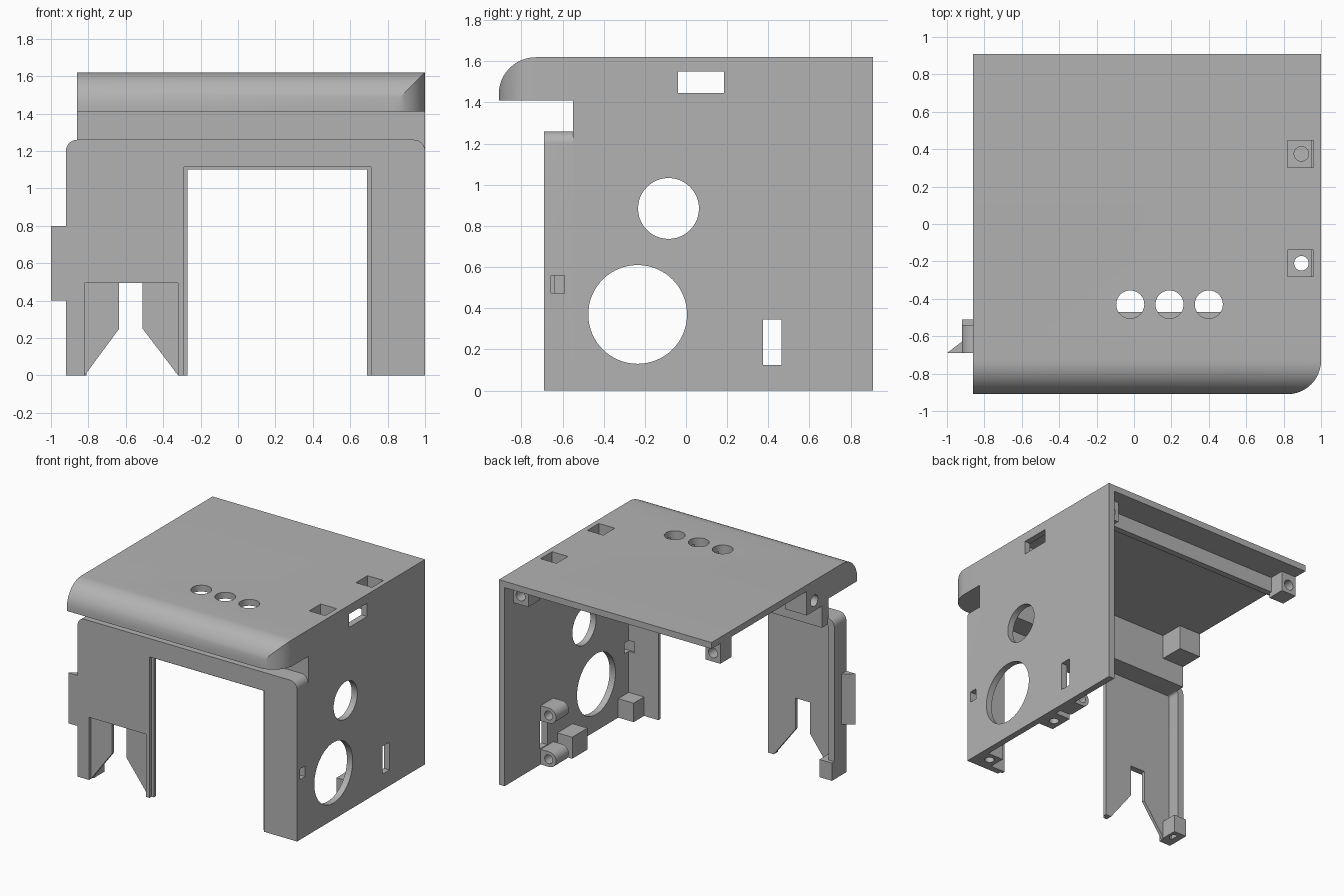
import bpy, bmesh
from math import sin, cos, pi, radians

cube = bpy.data.objects.get("Cube")
if cube:
    bpy.data.objects.remove(cube, do_unlink=True)

grey = bpy.data.materials.new("plain_grey")
grey.use_nodes = True
grey.diffuse_color = (0.45, 0.45, 0.45, 1)
grey.node_tree.nodes["Principled BSDF"].inputs["Base Color"].default_value = (0.45, 0.45, 0.45, 1)


def prism(name, pts, axis, lo, hi):
    """Extrude a flat outline along an axis; pts hold the other two coordinates in order."""
    place = {"x": lambda a, b, t: (t, a, b),
             "y": lambda a, b, t: (a, t, b),
             "z": lambda a, b, t: (a, b, t)}[axis]
    bm = bmesh.new()
    face = bm.faces.new([bm.verts.new(place(a, b, lo)) for a, b in pts])
    ext = bmesh.ops.extrude_face_region(bm, geom=[face])
    step = place(0, 0, hi - lo)
    bmesh.ops.translate(bm, vec=step, verts=[v for v in ext["geom"] if isinstance(v, bmesh.types.BMVert)])
    bmesh.ops.recalc_face_normals(bm, faces=bm.faces[:])
    me = bpy.data.meshes.new(name)
    bm.to_mesh(me)
    bm.free()
    me.materials.append(grey)
    ob = bpy.data.objects.new(name, me)
    bpy.context.collection.objects.link(ob)
    return ob


def rect(a0, a1, b0, b1):
    return [(a0, b0), (a1, b0), (a1, b1), (a0, b1)]


def arc(a, b, r, start, end, n=12):
    angles = [radians(start + (end - start) * i / n) for i in range(n + 1)]
    return [(a + r * cos(t), b + r * sin(t)) for t in angles]


def circle(a, b, r, n=40):
    return arc(a, b, r, 0, 360 - 360 / n, n - 1)


def box(name, x0, x1, y0, y1, z0, z1):
    return prism(name, rect(x0, x1, y0, y1), "z", z0, z1)


def boolean(ob, others, op="DIFFERENCE"):
    """Apply boolean operations and discard the helper solids."""
    for other in others:
        mod = ob.modifiers.new("bool", "BOOLEAN")
        mod.operation, mod.solver, mod.object = op, "EXACT", other
        other.hide_render = True
        bpy.context.view_layer.update()
        result = bpy.data.meshes.new_from_object(ob.evaluated_get(bpy.context.evaluated_depsgraph_get()))
        ob.modifiers.clear()
        ob.data = result
        bpy.data.objects.remove(other, do_unlink=True)
    return ob


# Hood: top plate, rounded front lip and the set-back strip below it
lip = arc(-0.73, 1.44, 0.18, 90, 180)
hood = prism("cover_shell", [(0.91, 1.57), (0.91, 1.62)] + lip +
             [(-0.91, 1.41), (-0.55, 1.41), (-0.55, 1.21), (-0.47, 1.21), (-0.47, 1.57)],
             "x", -0.86, 1)
corner = prism("corner_cutter", [(1.05, -0.95), (1.05, -0.73)] + arc(0.82, -0.73, 0.18, 0, -90) +
               [(0.82, -0.95)], "z", 1.3, 1.7)
boolean(hood, [corner])


# Front panel: shallow tray with rounded upper corners
def tray(x0, x1, top, r, z0):
    return [(x0, z0), (x1, z0)] + arc(x1 - r, top - r, r, 0, 90, 8) + arc(x0 + r, top - r, r, 90, 180, 8)


front = prism("front_panel", tray(-0.92, 1, 1.26, 0.06, 0), "y", -0.69, -0.54)
boolean(front, [
    prism("inside", tray(-0.87, 0.95, 1.21, 0.02, -0.1), "y", -0.64, -0.4),
    # Open doorway with a rabbet around its front edge
    prism("doorway", rect(-0.27, 0.69, -0.2, 1.10), "y", -0.8, -0.5),
    prism("rabbet", rect(-0.29, 0.71, -0.2, 1.115), "y", -0.8, -0.665),
    # Recess and flared slot in the leg
    prism("recess", rect(-0.82, -0.32, -0.2, 0.495), "y", -0.8, -0.665),
    prism("flared_slot", [(-0.82, -0.01), (-0.82, 0), (-0.635, 0.25), (-0.635, 0.495),
                          (-0.51, 0.495), (-0.51, 0.25), (-0.32, 0), (-0.32, -0.01)], "y", -0.8, -0.6),
])

# Side wall joins hood and front panel into one shell
wall = prism("side_wall", rect(-0.55, 0.91, 0, 1.62), "x", 0.95, 1)
boolean(hood, [wall, front], "UNION")

# Wall openings, lamp holes and latch pockets
holes = [
    prism("port_low", circle(-0.235, 0.37, 0.24, 64), "x", 0.9, 1.1),
    prism("port_high", circle(-0.085, 0.885, 0.148, 48), "x", 0.9, 1.1),
    prism("slot_top", rect(-0.04, 0.185, 1.445, 1.55), "x", 0.9, 1.1),
    prism("slot_low", rect(0.375, 0.465, 0.125, 0.345), "x", 0.9, 1.1),
    prism("slot_small", rect(-0.655, -0.59, 0.475, 0.56), "x", 0.9, 1.1),
]
holes += [prism("lamp_hole", circle(x, -0.43, 0.075), "z", 1.5, 1.7) for x in (-0.02, 0.19, 0.4)]
holes += [box("pocket", 0.82, 0.96, y - 0.072, y + 0.072, 1.5, 1.7) for y in (-0.21, 0.375)]
boolean(hood, holes)

# Pocket cups under the top plate, floor pierced by a round hole
for label, y in (("front", -0.21), ("rear", 0.375)):
    cup = box(label + "_pocket_cup", 0.79, 0.955, y - 0.1, y + 0.1, 1.44, 1.575)
    boolean(cup, [box("well", 0.82, 0.96, y - 0.072, y + 0.072, 1.49, 1.7),
                  prism("bore", circle(0.895, y, 0.039, 24), "z", 1.3, 1.7)])

# Stiffening rib and the screw blocks hanging below the top plate
box("rear_rib", -0.84, 0.955, 0.63, 0.68, 1.45, 1.575)
for label, x0, x1 in (("right", -0.86, -0.73), ("left", 0.82, 0.955)):
    block = box(label + "_rear_screw_block", x0, x1, 0.66, 0.80, 1.41, 1.575)
    boolean(block, [prism("bore", circle((x0 + x1) / 2, 1.48, 0.04, 24), "y", 0.7, 0.9)])
block = box("right_front_screw_block", -0.86, -0.67, -0.475, -0.28, 1.38, 1.575)
boolean(block, [prism("bore", circle(-0.375, 1.46, 0.045, 24), "x", -0.95, -0.74)])

# Foot blocks with a bore underneath
for label, x0, x1, y0, y1, top in (("right_front", -0.92, -0.81, -0.645, -0.51, 0.14),
                                   ("left_front", 0.815, 0.955, -0.645, -0.51, 0.15),
                                   ("left_rear", 0.82, 0.955, 0.06, 0.25, 0.17)):
    foot = box(label + "_foot", x0, x1, y0, y1, 0, top)
    boolean(foot, [prism("bore", circle((x0 + x1) / 2, (y0 + y1) / 2, 0.035, 24), "z", -0.1, 0.09)])

# Rounded hinge lugs above and below the low slot
for label, z in (("lower", 0.06), ("upper", 0.405)):
    lug = prism(label + "_hinge_lug", [(0.955, z - 0.06)] + [(0.955, z + 0.06)] +
                arc(0.875, z, 0.06, 90, 270), "y", 0.3, 0.46)
    boolean(lug, [prism("bore", circle(0.88, z, 0.035, 24), "y", 0.2, 0.6)])

# Wedge-shaped snap tab on the leg
prism("snap_tab", [(-1, -0.69), (-0.915, -0.69), (-0.915, -0.625)], "z", 0.4, 0.8)

# Smooth the curved surfaces, keep the edges sharp
bpy.ops.object.select_all(action="DESELECT")
for ob in bpy.context.collection.objects:
    if ob.type == "MESH" and grey.name in ob.data.materials:
        ob.select_set(True)
        bpy.context.view_layer.objects.active = ob
bpy.ops.object.shade_smooth_by_angle(angle=radians(25))
